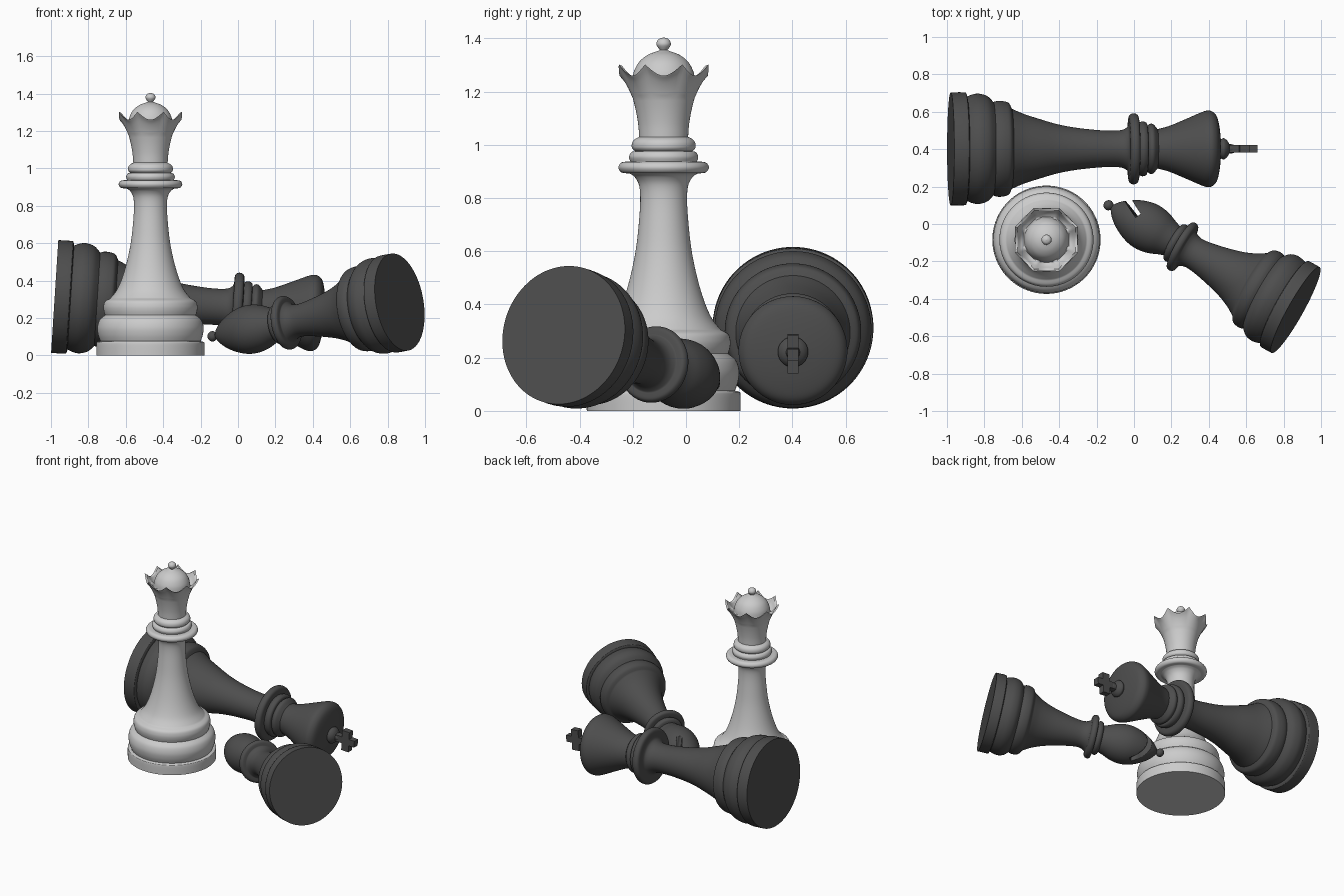
import bpy, bmesh
from math import sin, cos, pi, radians
from mathutils import Vector, Matrix

SEG = 96
dark = bpy.data.materials.new("dark_grey")
dark.diffuse_color = (0.075, 0.075, 0.075, 1)


def smooth_run(pts, n=5):
    """Spline through the points; run ends stay sharp."""
    if len(pts) < 3:
        return list(pts)
    p = [Vector(q) for q in pts]
    p = [p[0]] + p + [p[-1]]
    out = []
    for a, b, c, d in zip(p, p[1:], p[2:], p[3:]):
        for i in range(n):
            t = i / n
            out.append(0.5 * (2*b + (c-a)*t + (2*a-5*b+4*c-d)*t*t + (3*b-a-3*c+d)*t**3))
    return [(max(q[0], 0), q[1]) for q in out] + [pts[-1]]


def finish(bm, name, matrix, mat, angle=40):
    bmesh.ops.recalc_face_normals(bm, faces=bm.faces)
    me = bpy.data.meshes.new(name)
    bm.to_mesh(me)
    bm.free()
    ob = bpy.data.objects.new(name, me)
    bpy.context.collection.objects.link(ob)
    ob.matrix_world = matrix
    if mat:
        me.materials.append(mat)
    bpy.ops.object.select_all(action='DESELECT')
    ob.select_set(True)
    bpy.context.view_layer.objects.active = ob
    bpy.ops.object.shade_smooth_by_angle(angle=radians(angle))
    return ob


def lathe(name, runs, matrix, mat=None, shape=None):
    prof = []
    for run in runs:
        for q in smooth_run(run):
            if not prof or (Vector(q) - Vector(prof[-1])).length > 1e-4:
                prof.append(q)
    bm = bmesh.new()
    rings = []
    for r, z in prof:
        if r < 1e-4:
            rings.append([bm.verts.new((0, 0, z))] * SEG)
            continue
        ring = []
        for i in range(SEG):
            a = 2 * pi * i / SEG
            rr, zz = shape(r, z, a) if shape else (r, z)
            ring.append(bm.verts.new((rr * cos(a), rr * sin(a), zz)))
        rings.append(ring)
    for lo, hi in zip(rings, rings[1:]):
        for i in range(SEG):
            j = (i + 1) % SEG
            bm.faces.new(list(dict.fromkeys((lo[i], lo[j], hi[j], hi[i]))))
    return finish(bm, name, matrix, mat)


def box(bm, size, loc):
    bmesh.ops.create_cube(bm, size=1, matrix=Matrix.Translation(loc) @ Matrix.Diagonal((*size, 1)))


def lying(base, tip):
    """Local z runs from base to tip, local x points up."""
    base = Vector(base)
    z = (Vector(tip) - base).normalized()
    y = z.cross(Vector((0, 0, 1))).normalized()
    x = y.cross(z)
    return Matrix.Translation(base) @ Matrix((x, y, z)).transposed().to_4x4()


# standing crowned piece
def scallop(r, z, a):
    if z < 1.15 or r < 0.12:
        return r, z
    w = min((z - 1.15) / 0.15, 1) ** 1.5
    d = abs(cos(4 * a))
    return r * (1 + 0.1 * w * (1 - d)), z - 0.042 * w * d


lathe("standing_crowned_piece", [
    [(0, 0), (.289, 0)],
    [(.289, 0), (.289, .062), (.283, .072), (.268, .076)],
    [(.268, .076), (.28, .11), (.284, .15), (.272, .19), (.243, .215)],
    [(.243, .215), (.25, .24), (.251, .265), (.242, .29), (.215, .305)],
    [(.215, .305), (.18, .35), (.15, .42), (.124, .51), (.104, .61), (.092, .72), (.088, .8),
     (.093, .85), (.11, .88), (.13, .893)],
    [(.13, .893), (.158, .896), (.17, .915), (.158, .934), (.125, .937)],
    [(.125, .937), (.13, .955), (.122, .972), (.108, .976)],
    [(.108, .976), (.119, .988), (.119, 1.006), (.11, 1.02), (.092, 1.03)],
    [(.092, 1.03), (.096, 1.08), (.107, 1.14), (.125, 1.205), (.147, 1.265), (.166, 1.302)],
    [(.166, 1.302), (.154, 1.297)],
    [(.154, 1.297), (.138, 1.262), (.118, 1.24)],
    [(.118, 1.24), (.112, 1.275), (.092, 1.312), (.06, 1.338), (.024, 1.352)],
    [(.024, 1.352), (.014, 1.356)],
    [(.014, 1.356), (.027, 1.377), (.02, 1.396), (0, 1.404)],
], Matrix.Translation((-.468, -.084, 0)), shape=scallop)

# long fallen piece
long_m = lying((-.98, .402, .315), (.66, .402, .21))
lathe("long_fallen_piece", [
    [(0, 0), (.302, 0)],
    [(.302, 0), (.302, .07), (.296, .082), (.278, .086)],
    [(.278, .086), (.29, .115), (.295, .15), (.282, .195), (.25, .228)],
    [(.25, .228), (.256, .25), (.255, .28), (.245, .31), (.215, .326)],
    [(.215, .326), (.187, .39), (.158, .48), (.132, .57), (.113, .67), (.1, .79), (.097, .87),
     (.102, .92), (.118, .947), (.14, .953)],
    [(.14, .953), (.178, .957), (.19, .98), (.178, 1.003), (.14, 1.008)],
    [(.14, 1.008), (.147, 1.028), (.139, 1.048), (.122, 1.053)],
    [(.122, 1.053), (.133, 1.067), (.131, 1.085), (.105, 1.108)],
    [(.105, 1.108), (.122, 1.17), (.155, 1.25), (.192, 1.335), (.204, 1.372), (.2, 1.4),
     (.175, 1.424), (.12, 1.438), (.05, 1.446)],
    [(.05, 1.446), (.057, 1.462), (.045, 1.48), (.026, 1.492)],
    [(.026, 1.492), (.02, 1.52), (0, 1.53)],
], long_m, dark)

# small cross on its top
bm = bmesh.new()
box(bm, (.046, .042, .15), (0, 0, 1.568))
box(bm, (.144, .042, .056), (0, 0, 1.572))
finish(bm, "top_cross", long_m, dark, 30)

# short fallen piece with a slotted head
short_m = lying((.864, -.46, .285), (-.136, .1, .102))
short = lathe("short_fallen_piece", [
    [(0, 0), (.263, 0)],
    [(.263, 0), (.263, .06), (.258, .07), (.245, .074)],
    [(.245, .074), (.254, .1), (.258, .135), (.247, .17), (.222, .195)],
    [(.222, .195), (.229, .215), (.228, .24), (.219, .262), (.195, .278)],
    [(.195, .278), (.163, .33), (.134, .4), (.112, .48), (.095, .56), (.087, .62),
     (.092, .655), (.106, .677), (.115, .68)],
    [(.115, .68), (.136, .684), (.145, .702), (.136, .72), (.105, .724)],
    [(.105, .724), (.112, .74), (.106, .757), (.088, .765)],
    [(.088, .765), (.1, .8), (.12, .85), (.13, .905), (.127, .96), (.108, 1.02), (.078, 1.075),
     (.045, 1.115), (.016, 1.138)],
    [(.016, 1.138), (.027, 1.155), (.025, 1.172), (.014, 1.184), (0, 1.188)],
], short_m, dark)

bm = bmesh.new()
box(bm, (.4, .034, .18), (0, 0, 0))
cut_m = short_m @ Matrix.Translation((0, .066, 1.056)) @ Matrix.Rotation(radians(-24.5), 4, 'X')
cutter = finish(bm, "slot_cutter", cut_m, dark)
cutter.hide_render = True
cutter.display_type = 'WIRE'
mod = short.modifiers.new("slot", 'BOOLEAN')
mod.operation = 'DIFFERENCE'
mod.solver = 'EXACT'
mod.object = cutter
